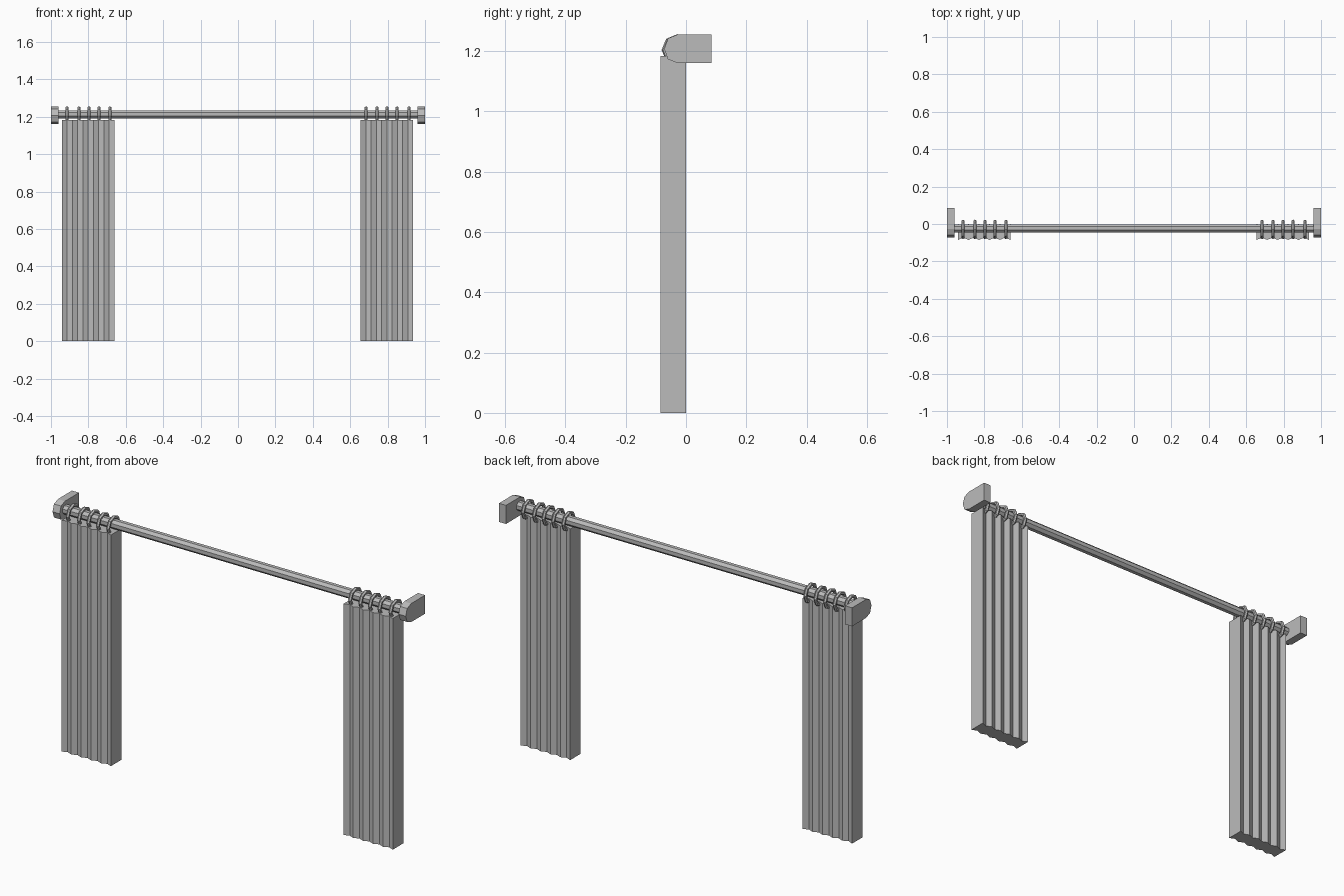
import bpy, bmesh, math
from mathutils import Matrix

cube = bpy.data.objects.get("Cube")
if cube:
    bpy.data.objects.remove(cube, do_unlink=True)

grey = bpy.data.materials.new("plain_grey")
grey.use_nodes = True
grey.diffuse_color = (0.5, 0.5, 0.5, 1)
grey.node_tree.nodes["Principled BSDF"].inputs["Base Color"].default_value = (0.5, 0.5, 0.5, 1)

ROD_Y, ROD_Z = -0.024, 1.212


def finish(name, bm):
    bmesh.ops.recalc_face_normals(bm, faces=bm.faces)
    mesh = bpy.data.meshes.new(name)
    bm.to_mesh(mesh)
    bm.free()
    mesh.materials.append(grey)
    obj = bpy.data.objects.new(name, mesh)
    bpy.context.collection.objects.link(obj)
    return obj


def prism(name, outline, offset):
    """Extrude a closed outline of 3D points along an offset."""
    bm = bmesh.new()
    face = bm.faces.new([bm.verts.new(p) for p in outline])
    new = bmesh.ops.extrude_face_region(bm, geom=[face], use_keep_orig=True)["geom"]
    bmesh.ops.translate(bm, vec=offset, verts=[v for v in new if isinstance(v, bmesh.types.BMVert)])
    return finish(name, bm)


# Curtain: pleated on the front and back, flat at the ends
def curtain(name, x0, width=0.28, folds=10, depth=0.012, height=1.183):
    xs = [x0 + width * i / folds for i in range(folds + 1)]
    front = [(x, -0.085 + depth * (i % 2), 0) for i, x in enumerate(xs)]
    back = [(x, -depth * (i % 2), 0) for i, x in enumerate(xs)]
    return prism(name, front + back[::-1], (0, 0, height))


# Ring: a low-poly torus standing around the rod
def ring(name, x, radius=0.043, tube=0.009, sides=8, tube_sides=6):
    bm = bmesh.new()
    loops = []
    for i in range(sides):
        a = math.tau * i / sides
        loop = []
        for j in range(tube_sides):
            b = math.tau * j / tube_sides
            r = radius + tube * math.cos(b)
            loop.append(bm.verts.new((x + tube * math.sin(b),
                                      -0.029 + r * math.cos(a), 1.204 + r * math.sin(a))))
        loops.append(loop)
    for i in range(sides):
        p, q = loops[i], loops[(i + 1) % sides]
        for j in range(tube_sides):
            k = (j + 1) % tube_sides
            bm.faces.new((p[j], q[j], q[k], p[k]))
    return finish(name, bm)


# Rod
bm = bmesh.new()
bmesh.ops.create_cone(bm, cap_ends=True, segments=8, radius1=0.0245, radius2=0.0245, depth=1.93,
                      matrix=Matrix.Translation((0, ROD_Y, ROD_Z)) @ Matrix.Rotation(math.pi / 2, 4, "Y")
                      @ Matrix.Rotation(math.pi / 8, 4, "Z"))
finish("curtain_rod", bm)

# Wall brackets with a rounded nose
bracket = [(0.085, 1.16), (0.085, 1.255), (-0.028, 1.255), (-0.06, 1.242),
           (-0.072, 1.207), (-0.06, 1.173), (-0.028, 1.16)]
for side, x in (("right", -1.0), ("left", 0.96)):
    prism(side + "_bracket", [(x, y, z) for y, z in bracket], (0.04, 0, 0))

# Curtains and their rings
curtain("right_curtain", -0.941)
curtain("left_curtain", 0.656)
for i, x in enumerate((0.685, 0.743, 0.797, 0.851, 0.914)):
    ring(f"left_ring_{i + 1}", x)
    ring(f"right_ring_{i + 1}", -x)
